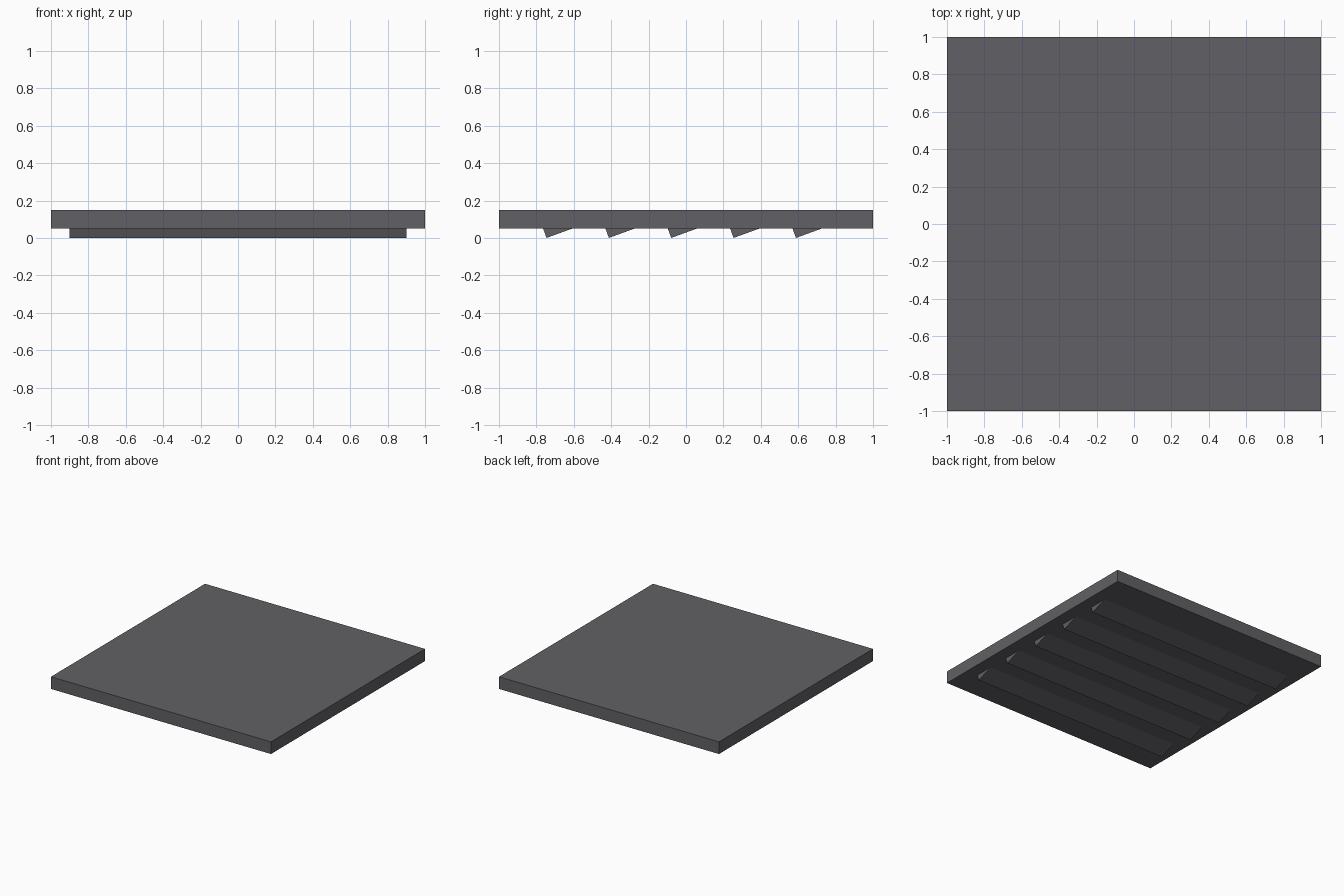
import bpy
from math import radians

if "Cube" in bpy.data.objects:
    bpy.data.objects.remove(bpy.data.objects["Cube"])

# Dark grey finish
dark = bpy.data.materials.new("dark_grey")
dark.diffuse_color = (0.12, 0.118, 0.128, 1)
dark.use_nodes = True
dark.node_tree.nodes["Principled BSDF"].inputs["Base Color"].default_value = dark.diffuse_color


def box(name, location, size, tilt=0):
    bpy.ops.mesh.primitive_cube_add(size=1, location=location, rotation=(radians(tilt), 0, 0))
    ob = bpy.context.object
    ob.name = name
    ob.scale = size
    ob.data.materials.append(dark)
    return ob


# Flat square panel
box("panel", (0, 0, 0.1), (2, 2, 0.1))

# Five tilted louvre slats, partly sunk into the underside
for i in range(5):
    box(f"louvre_slat_{i + 1}", (0, (i - 2) / 3, 0.0607), (1.8, 0.19, 0.06), tilt=20)
